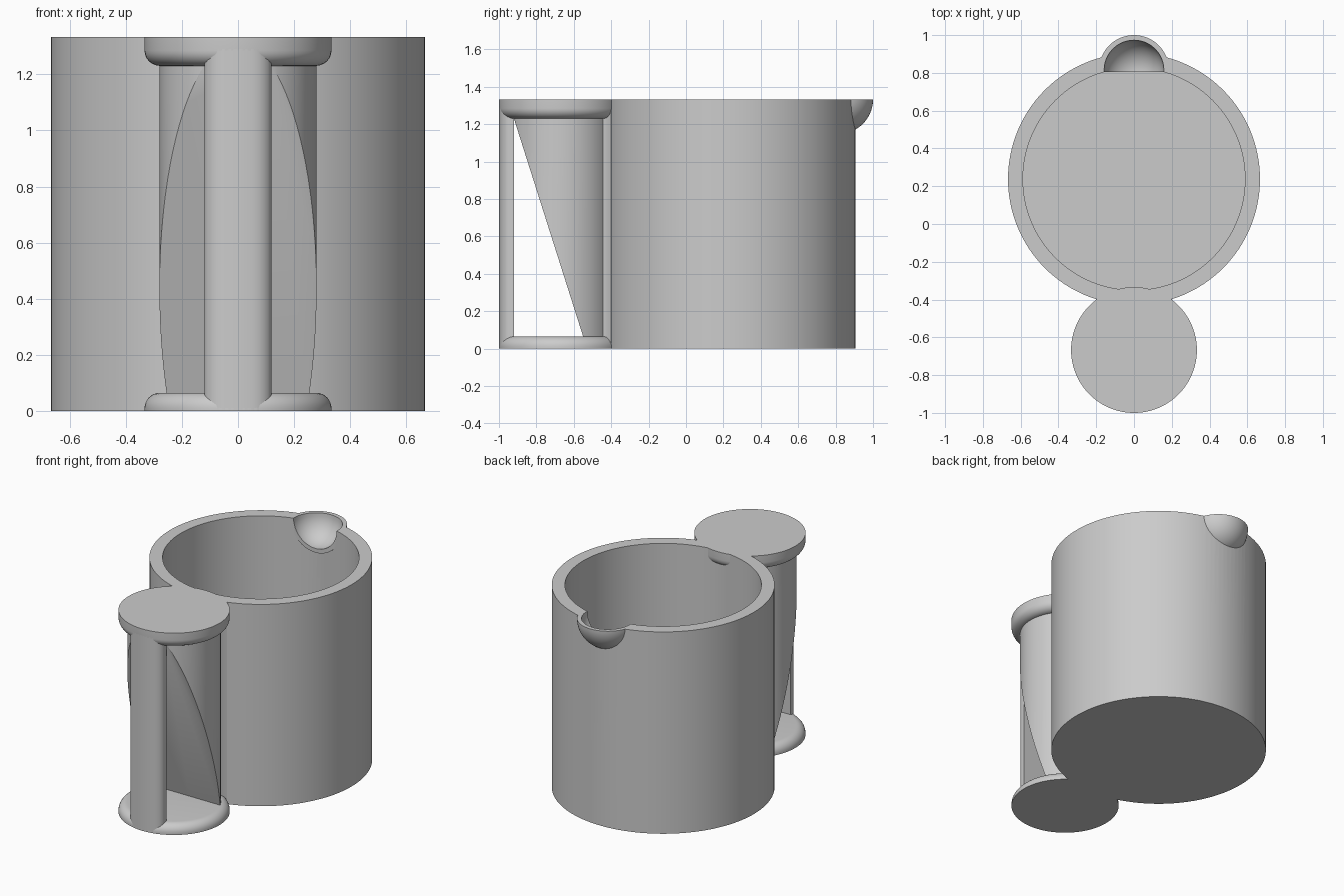
import bpy, bmesh, math
from mathutils import Vector

if "Cube" in bpy.data.objects:
    bpy.data.objects.remove(bpy.data.objects["Cube"], do_unlink=True)

H = 1.333                      # overall height
MUG_Y, MUG_R, BORE_R = 0.238, 0.667, 0.588
GRIP_Y, CAP_R, CORE_R = -0.667, 0.333, 0.28
SPOUT_Y = 0.815

grey = bpy.data.materials.new("plain_grey")
grey.use_nodes = True
grey.diffuse_color = (0.6, 0.6, 0.6, 1)
grey.node_tree.nodes["Principled BSDF"].inputs["Base Color"].default_value = (0.6, 0.6, 0.6, 1)


def finish(name, bm):
    bmesh.ops.recalc_face_normals(bm, faces=bm.faces)
    mesh = bpy.data.meshes.new(name)
    bm.to_mesh(mesh)
    bm.free()
    mesh.materials.append(grey)
    ob = bpy.data.objects.new(name, mesh)
    bpy.context.collection.objects.link(ob)
    return ob


def lathe(name, profile, y, steps=96, cut=None):
    """Revolve (radius, z) points about a vertical axis; cut = (point, normal to keep)."""
    bm = bmesh.new()
    verts = [bm.verts.new((r, 0, z)) for r, z in profile]
    edges = [bm.edges.new(p) for p in zip(verts, verts[1:])]
    bmesh.ops.spin(bm, geom=verts + edges, axis=(0, 0, 1), cent=(0, 0, 0),
                   angle=2 * math.pi, steps=steps, use_merge=True)
    bmesh.ops.remove_doubles(bm, verts=bm.verts, dist=1e-5)
    bmesh.ops.translate(bm, verts=bm.verts, vec=(0, y, 0))
    if cut:
        res = bmesh.ops.bisect_plane(bm, geom=bm.verts[:] + bm.edges[:] + bm.faces[:],
                                     plane_co=cut[0], plane_no=cut[1], clear_inner=True)
        rim = [e for e in res["geom_cut"] if isinstance(e, bmesh.types.BMEdge)]
        bmesh.ops.holes_fill(bm, edges=rim, sides=0)
    return finish(name, bm)


def prism(name, outline, z0, z1):
    """Extrude an (x, y) outline upwards."""
    bm = bmesh.new()
    face = bm.faces.new([bm.verts.new((x, y, z0)) for x, y in outline])
    top = bmesh.ops.extrude_face_region(bm, geom=[face])["geom"]
    bmesh.ops.translate(bm, verts=[v for v in top if isinstance(v, bmesh.types.BMVert)],
                        vec=(0, 0, z1 - z0))
    return finish(name, bm)


def mirrored(half):
    """Complete an outline whose points all lie on +x."""
    return half + [(-x, y) for x, y in reversed(half)]


def arc(cx, cz, r, a0, a1, n=8):
    return [(cx + r * math.cos(math.radians(a0 + (a1 - a0) * i / n)),
             cz + r * math.sin(math.radians(a0 + (a1 - a0) * i / n))) for i in range(n + 1)]


def ball(r, a1):
    pts = arc(0, H, r, -90, a1, 24)
    pts[0] = (0, H - r)
    pts[-1] = (0, H + r) if a1 == 90 else pts[-1]
    return pts


def boolean(target, tool, operation):
    mod = target.modifiers.new(operation, "BOOLEAN")
    mod.operation, mod.object, mod.solver = operation, tool, "EXACT"
    bpy.context.view_layer.objects.active = target
    bpy.ops.object.modifier_apply(modifier=mod.name)
    bpy.data.objects.remove(tool, do_unlink=True)


# Mug body with a thick wall and floor
body = lathe("mug_body", [(0, 0), (MUG_R, 0), (MUG_R, H), (BORE_R, H), (BORE_R, 0.07), (0, 0.07)],
             MUG_Y, 128)

# Half-bowl spout on the back rim, hollowed through the wall
spout = lathe("spout", ball(0.185, 0) + [(0, H)], SPOUT_Y, 64,
              (Vector((0, 0.805, 0)), Vector((0, 1, 0))))
boolean(body, spout, "UNION")
hollow = lathe("spout_hollow", ball(0.158, 90), SPOUT_Y, 64,
               (Vector((0, 0.797, 0)), Vector((0, 1, 0))))
boolean(body, hollow, "DIFFERENCE")

# Handle end discs, rounded on the edges that face each other
top_disc = lathe("handle_top_disc", [(0, 1.23)] + arc(CAP_R - 0.055, 1.285, 0.055, -90, 0)
                 + [(CAP_R, H), (0, H)], GRIP_Y)
bottom_disc = lathe("handle_bottom_disc", [(0, 0), (CAP_R, 0)]
                    + arc(CAP_R - 0.055, 0.01, 0.055, 0, 90) + [(0, 0.065)], GRIP_Y)

# Handle core, sliced by a sloping plane
core = lathe("handle_core", [(0, 0.03), (CORE_R, 0.03), (CORE_R, 1.28), (0, 1.28)], GRIP_Y, 96,
             (Vector((0, -0.92, 1.23)), Vector((0, 1.165, 0.37))))

# Fillet joining the core to the mug wall
fillet = prism("handle_fillet", mirrored([(0.12, -0.45), (0.167, -0.443), (0.176, -0.425),
                                          (0.2, -0.402), (0.2, -0.375)]), 0.03, 1.28)

# Front post, with rounded front corners
front = [(CAP_R * math.sin(a), GRIP_Y - CAP_R * math.cos(a)) for a in (0.02, 0.08, 0.15, 0.22)]
post = prism("handle_post", mirrored(front + [(0.092, -0.982), (0.107, -0.970), (0.117, -0.955),
                                              (0.12, -0.942), (0.12, -0.92)]), 0.0, 1.29)

# Smooth curved surfaces while keeping crisp edges
bpy.ops.object.select_all(action="DESELECT")
for ob in (body, top_disc, bottom_disc, core, fillet, post):
    ob.select_set(True)
bpy.context.view_layer.objects.active = body
bpy.ops.object.shade_smooth_by_angle(angle=math.radians(30))
